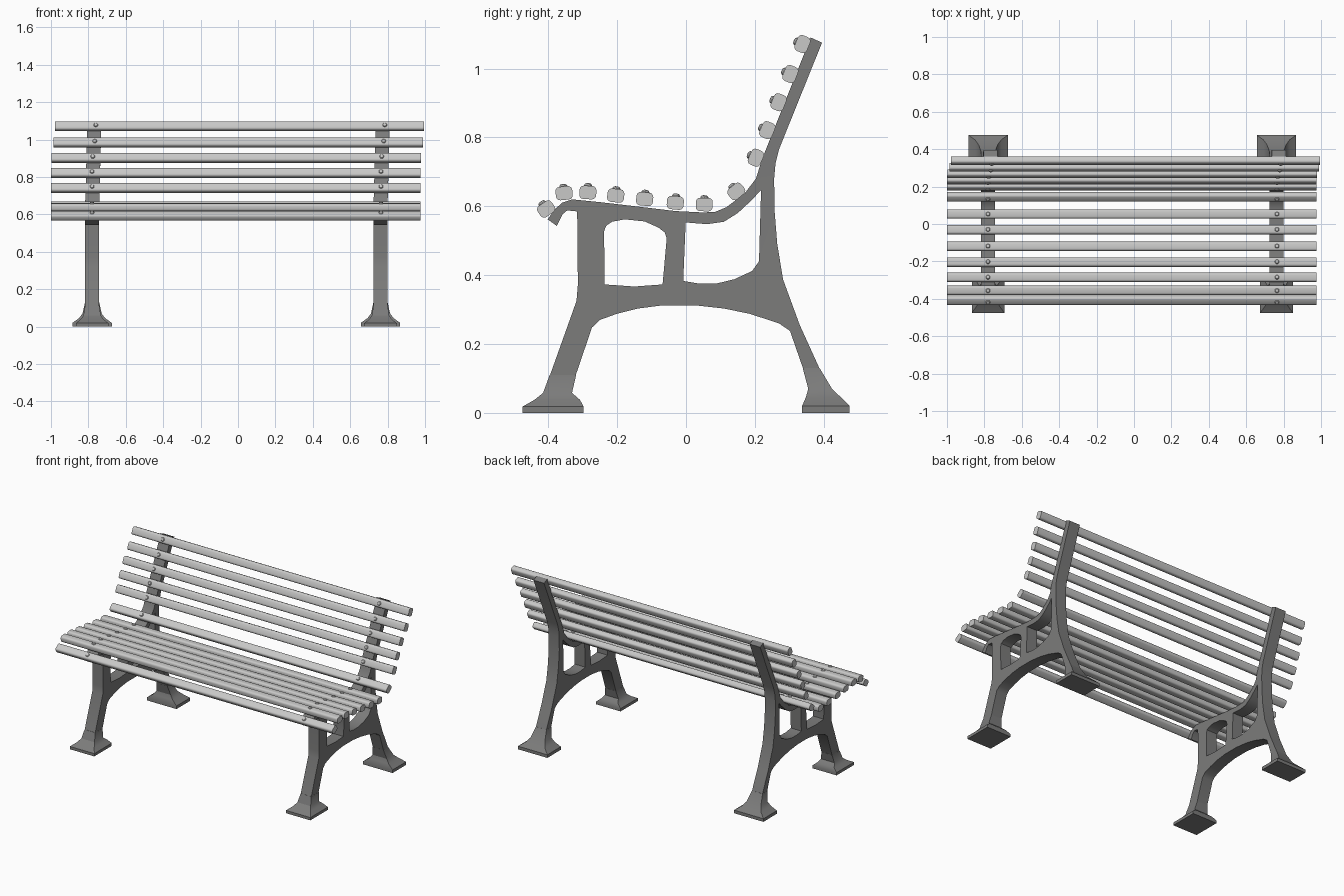
import bpy, bmesh, math
from mathutils import Vector, Matrix

if "Cube" in bpy.data.objects:
    bpy.data.objects.remove(bpy.data.objects["Cube"])


def material(name, v):
    m = bpy.data.materials.new(name)
    m.diffuse_color = (v, v, v * 0.99, 1)
    m.use_nodes = True
    m.node_tree.nodes["Principled BSDF"].inputs["Base Color"].default_value = m.diffuse_color
    return m


IRON = material("dark grey iron", 0.2)
WOOD = material("light grey slats", 0.58)


def finish(name, bm, mat, angle=35):
    bmesh.ops.remove_doubles(bm, verts=bm.verts, dist=1e-5)
    bmesh.ops.recalc_face_normals(bm, faces=bm.faces)
    me = bpy.data.meshes.new(name)
    bm.to_mesh(me)
    bm.free()
    ob = bpy.data.objects.new(name, me)
    bpy.context.collection.objects.link(ob)
    me.materials.append(mat)
    bpy.ops.object.select_all(action='DESELECT')
    ob.select_set(True)
    bpy.context.view_layer.objects.active = ob
    bpy.ops.object.shade_smooth_by_angle(angle=math.radians(angle))
    return ob


def loft(bm, rings):
    rows = [[bm.verts.new(p) for p in r] for r in rings]
    n = len(rows[0])
    for a, b in zip(rows, rows[1:]):
        for i in range(n):
            bm.faces.new((a[i], a[(i + 1) % n], b[(i + 1) % n], b[i]))
    bm.faces.new(rows[0])
    bm.faces.new(rows[-1])


# Side profile of the cast frame (y, z) and its two openings
OUTLINE = [(-.375, .543), (-.402, .562), (-.38, .592), (-.36, .61), (-.33, .62), (-.25, .612),
           (-.13, .598), (-.03, .586), (.05, .582), (.085, .584), (.117, .597), (.17, .637),
           (.203, .68), (.214, .715), (.228, .755), (.362, 1.09), (.395, 1.075), (.27, .765),
           (.26, .725), (.256, .68), (.257, .59), (.265, .49), (.282, .387), (.33, .256),
           (.41, .08), (.43, .02), (.357, .02), (.356, .072), (.343, .12), (.302, .238),
           (.27, .26), (.184, .288), (.11, .303), (.03, .312), (-.07, .312), (-.14, .303),
           (-.2, .288), (-.25, .27), (-.273, .248), (-.337, .06), (-.35, .02), (-.427, .02),
           (-.41, .067), (-.318, .325), (-.314, .373), (-.316, .585), (-.345, .588), (-.358, .577)]
FRONT_HOLE = [(-.236, .373), (-.238, .527), (-.232, .543), (-.215, .555), (-.178, .562), (-.12, .556),
              (-.08, .538), (-.062, .524), (-.056, .507), (-.068, .373), (-.15, .367)]
REAR_HOLE = [(-.008, .383), (-.001, .553), (.062, .548), (.11, .555), (.15, .58), (.19, .617),
             (.218, .647), (.212, .44), (.192, .412), (.14, .388), (.09, .376), (.04, .375)]


def frame(name, x):
    cu = bpy.data.curves.new("profile", 'CURVE')
    cu.dimensions = '2D'
    cu.fill_mode = 'BOTH'
    cu.extrude = 0.0375
    for pts in (OUTLINE, FRONT_HOLE, REAR_HOLE):
        sp = cu.splines.new('POLY')
        sp.points.add(len(pts) - 1)
        for p, (y, z) in zip(sp.points, pts):
            p.co = (y, z, 0, 1)
        sp.use_cyclic_u = True
    tmp = bpy.data.objects.new("profile", cu)
    bpy.context.collection.objects.link(tmp)
    bpy.context.view_layer.update()
    me = bpy.data.meshes.new_from_object(tmp.evaluated_get(bpy.context.evaluated_depsgraph_get()))
    bpy.data.objects.remove(tmp)
    bm = bmesh.new()
    bm.from_mesh(me)
    for v in bm.verts:
        y, z, d = v.co
        v.co = (x + d + 0.012 * min(1, max(0, (z - .65) / .4)), y, z)
    finish(name, bm, IRON, 30)


# Flared feet: z, y min, y max, half width
FRONT_FOOT = [(0, -.475, -.297, .087), (.018, -.475, -.297, .087), (.038, -.44, -.308, .062),
              (.058, -.415, -.331, .047), (.11, -.396, -.319, .038)]
BACK_FOOT = [(0, .337, .475, .105), (.02, .337, .475, .105), (.045, .348, .45, .07),
             (.07, .355, .424, .051), (.13, .339, .388, .038)]


def foot(name, x, rows):
    bm = bmesh.new()
    loft(bm, [[(x - w, a, z), (x + w, a, z), (x + w, b, z), (x - w, b, z)] for z, a, b, w in rows])
    finish(name, bm, IRON, 30)


for side, x in (("left", -.78), ("right", .762)):
    frame(side + "_frame", x)
    foot(side + "_front_foot", x, FRONT_FOOT)
    foot(side + "_back_foot", x, BACK_FOOT)


# Slat cross-section: rounded rectangle
def section(w=.049, h=.039, r=.012, seg=3):
    out = []
    for k, (sx, sy) in enumerate(((1, 1), (-1, 1), (-1, -1), (1, -1))):
        for i in range(seg + 1):
            a = math.pi / 2 * (k + i / seg)
            out.append((sx * (w / 2 - r) + r * math.cos(a), sy * (h / 2 - r) + r * math.sin(a)))
    return out


def slat(name, y, z, tilt, shift):
    rot = Matrix.Rotation(math.radians(tilt), 4, 'X')
    bm = bmesh.new()
    loft(bm, [[(x, u, v) for u, v in section()] for x in (-.9875, .9875)])
    # Domed bolt heads over each frame
    for bx in (-.768, .777):
        loft(bm, [[(bx + r * math.cos(i * math.pi / 5), r * math.sin(i * math.pi / 5), h)
                   for i in range(10)]
                  for r, h in ((.012, .018), (.012, .0215), (.009, .0255), (.004, .027))])
    bmesh.ops.transform(bm, verts=bm.verts,
                        matrix=Matrix.Translation(Vector((shift, y, z))) @ rot)
    finish(name, bm, WOOD)


# Seat slats, then back slats: y, z, tilt towards the front, x shift
SLATS = [(-.406, .592, 35, -.0125), (-.354, .638, 6, -.0125), (-.285, .64, -2, -.0125),
         (-.204, .631, -6, -.0125), (-.12, .621, -6, -.0125), (-.031, .61, -5, -.0125),
         (.053, .605, -1, -.0125), (.146, .643, 40, -.0125), (.203, .741, 66, -.0125),
         (.236, .821, 67, -.0125), (.269, .902, 68, -.0085), (.303, .984, 68, .002),
         (.338, 1.071, 68, .008)]
for i, s in enumerate(SLATS):
    slat(f"seat_slat_{i + 1}" if i < 7 else f"back_slat_{i - 6}", *s)
